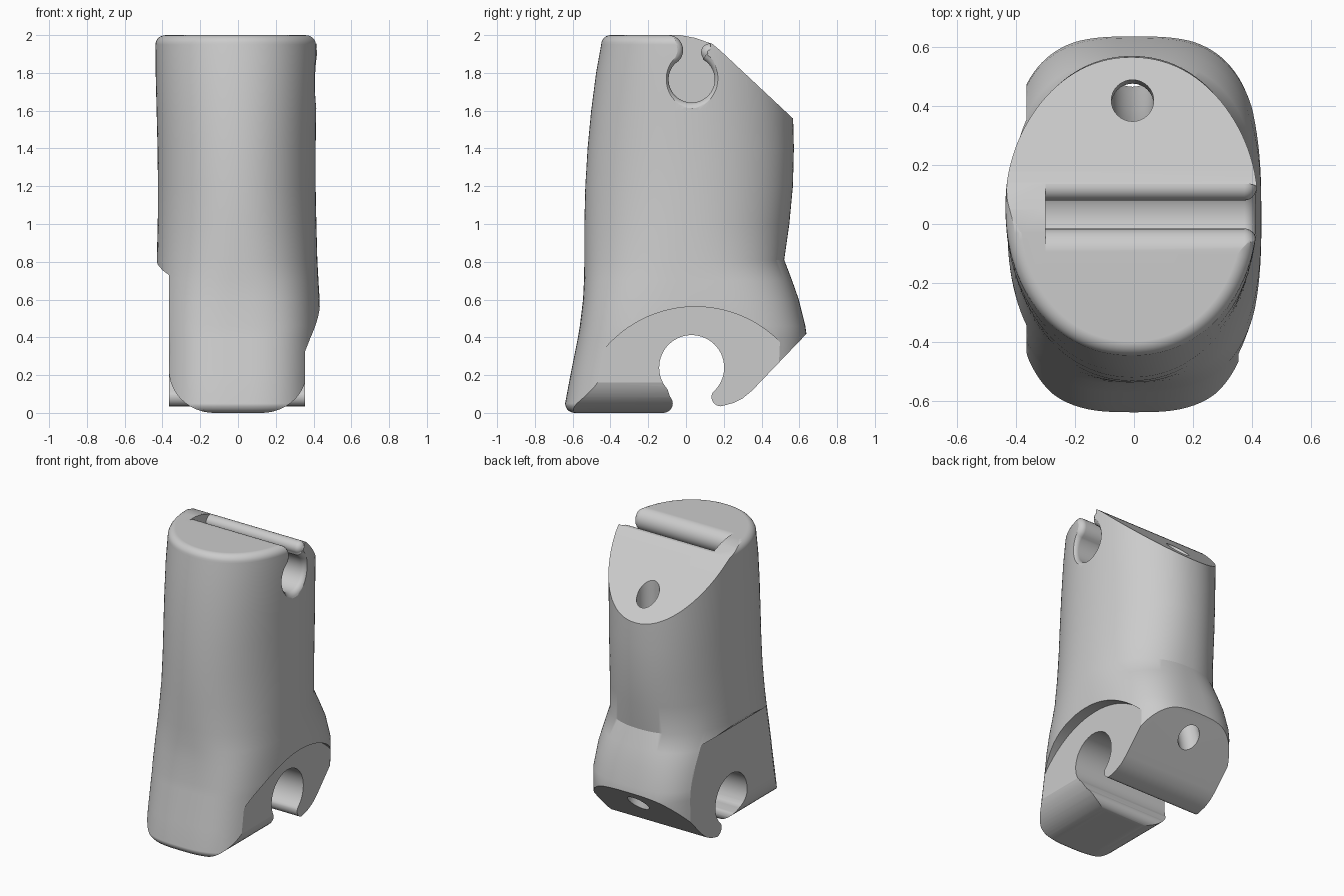
import bpy, bmesh, math

old = bpy.data.objects.get("Cube")
if old:
    bpy.data.objects.remove(old, do_unlink=True)

grey = bpy.data.materials.new("plain_grey")
grey.use_nodes = True
colour = (0.6, 0.6, 0.6, 1)
grey.diffuse_color = colour
grey.node_tree.nodes["Principled BSDF"].inputs["Base Color"].default_value = colour


def loft(name, rings):
    """Closed solid through rings that have equal point counts."""
    bm = bmesh.new()
    rows = [[bm.verts.new(p) for p in ring] for ring in rings]
    n = len(rows[0])
    for a, b in zip(rows, rows[1:]):
        for i in range(n):
            j = (i + 1) % n
            bm.faces.new((a[i], a[j], b[j], b[i]))
    bm.faces.new(rows[0])
    bm.faces.new(rows[-1])
    bmesh.ops.recalc_face_normals(bm, faces=bm.faces)
    mesh = bpy.data.meshes.new(name)
    bm.to_mesh(mesh)
    bm.free()
    mesh.materials.append(grey)
    obj = bpy.data.objects.new(name, mesh)
    bpy.context.collection.objects.link(obj)
    return obj


def arc(cy, cz, r, start, end, steps=12):
    angles = [math.radians(start + (end - start) * i / steps) for i in range(steps + 1)]
    return [(cy + r * math.cos(t), cz + r * math.sin(t)) for t in angles]


def along_x(name, profile, x0, x1):
    return loft(name, [[(x, y, z) for y, z in profile] for x in (x0, x1)])


def along_y(name, profile, y0, y1):
    return loft(name, [[(x, y, z) for x, z in profile] for y in (y0, y1)])


def section(z, front, back, right, left, n, inset=0):
    """Rounded cross-section of the shell at one height."""
    cx, cy = (left + right) / 2, (front + back) / 2
    a, b = (left - right) / 2 - inset, (back - front) / 2 - inset
    ring = []
    for i in range(112):
        t = math.tau * i / 112
        c, s = math.cos(t), math.sin(t)
        ring.append((cx + a * math.copysign(abs(c) ** (2 / n), c),
                     cy + b * math.copysign(abs(s) ** (2 / n), s), z))
    return ring


# Shell: height, front y, back y, right x, left x, squareness
stations = [
    (0.05, -0.64, 0.64, -0.43, 0.43, 3.0),
    (0.20, -0.612, 0.64, -0.43, 0.43, 3.0),
    (0.40, -0.572, 0.64, -0.43, 0.433, 3.0),
    (0.46, -0.562, 0.632, -0.43, 0.435, 3.0),
    (0.60, -0.545, 0.597, -0.43, 0.432, 2.8),
    (0.70, -0.54, 0.562, -0.43, 0.426, 2.55),
    (0.81, -0.538, 0.52, -0.43, 0.42, 2.3),
    (1.00, -0.538, 0.547, -0.425, 0.415, 2.15),
    (1.20, -0.533, 0.566, -0.424, 0.411, 2.1),
    (1.40, -0.521, 0.571, -0.426, 0.411, 2.1),
    (1.60, -0.502, 0.566, -0.431, 0.414, 2.1),
    (1.80, -0.476, 0.56, -0.436, 0.419, 2.1),
    (1.95, -0.449, 0.56, -0.437, 0.421, 2.1),
]
rings = []
for k in range(5):
    t = math.radians(90 * k / 5)
    rings.append(section(0.05 - 0.05 * math.cos(t), *stations[0][1:],
                         inset=0.05 * (1 - math.sin(t))))
rings += [section(*s) for s in stations]
for k in range(1, 7):
    t = math.radians(90 * k / 6)
    rings.append(section(1.95 + 0.05 * math.sin(t), *stations[-1][1:],
                         inset=0.05 * (1 - math.cos(t))))
shell = loft("finger_segment", rings)
cutters = []

# Sloped rear of the top
cutters.append(along_x("top_slope_cutter",
                       [(-0.03, 2.0), (0.05, 1.985), (0.14, 1.953), (0.18, 1.92), (0.565, 1.56),
                        (0.9, 1.25), (0.9, 2.3), (-0.03, 2.3)], -1, 1))


# Upper pin socket with rounded lips and a softened open end
def socket(d):
    return ([(-0.095, 2.4)] + arc(-0.095, 1.92, 0.08 - d, 90, -60)
            + arc(0.03, 1.765, 0.122 + d, 140, 420, 32)
            + arc(0.125, 1.91, 0.045 - d, 215, 75) + [(0.14, 2.4)])


steps = [(-0.3, 0), (0.375, 0)]
for k in range(1, 6):
    t = math.radians(15 * k)
    steps.append((0.375 + 0.04 * math.sin(t), 0.04 * (1 - math.cos(t))))
steps += [(0.42, 0.036), (0.7, 0.037)]
cutters.append(loft("upper_socket_cutter",
                    [[(x, y, z) for y, z in socket(d)] for x, d in steps]))

# Lower pin socket, its opening and the underside of the rear hook
lower = (arc(-0.12, 0.05, 0.05, -90, 45) + arc(0.03, 0.24, 0.172, 222, -48, 40)
         + arc(0.185, 0.085, 0.05, 160, 270)
         + [(0.25, 0.052), (0.30, 0.077), (0.35, 0.118), (0.62, 0.4), (0.9, 0.68),
            (0.9, -0.3), (-0.12, -0.3)])
cutters.append(along_x("lower_socket_cutter", lower, -1, 1))

# Flat cheeks either side of the lower joint
cutters.append(along_x("left_cheek_cutter", arc(0.05, -0.068, 0.63, 0, 360, 95)[:-1], 0.355, 1))
cutters.append(along_y("right_cheek_cutter",
                       [(-0.365, -0.2), (-0.365, 0.73), (-0.4, 0.755), (-0.425, 0.785),
                        (-0.435, 0.82), (-0.7, 0.9), (-0.7, -0.2)], -1, 1))

# Rounded lower corners of the front block
for side, name in ((-1, "right"), (1, "left")):
    curve = [(side * (0.125 + 0.24 * c), 0.225 + 0.225 * s) for c, s in arc(0, 0, 1, -90, 0, 16)]
    cutters.append(along_y(name + "_corner_cutter",
                           curve + [(side * 0.7, 0.225), (side * 0.7, -0.2), (side * 0.125, -0.2)],
                           -1, 0.1))

# Cord channel running from the top slope to the hook
path = [(0.425, 2.1), (0.42, 1.7), (0.405, 1.2), (0.41, 0.85), (0.46, 0.55), (0.52, 0.32), (0.57, 0.1)]
cutters.append(loft("cord_channel_cutter",
                    [[(x - 0.005, y, z) for x, y in arc(0, cy, 0.072, 0, 360, 32)[:-1]]
                     for cy, z in path]))

bpy.context.view_layer.objects.active = shell
shell.select_set(True)
for cutter in cutters:
    cutter.hide_render = True
    cut = shell.modifiers.new(cutter.name, "BOOLEAN")
    cut.operation = "DIFFERENCE"
    cut.solver = "EXACT"
    cut.object = cutter
    bpy.ops.object.modifier_apply(modifier=cut.name)
    bpy.data.objects.remove(cutter, do_unlink=True)

bpy.ops.object.shade_smooth_by_angle(angle=math.radians(28))
weighted = shell.modifiers.new("clean_shading", "WEIGHTED_NORMAL")
weighted.keep_sharp = True
